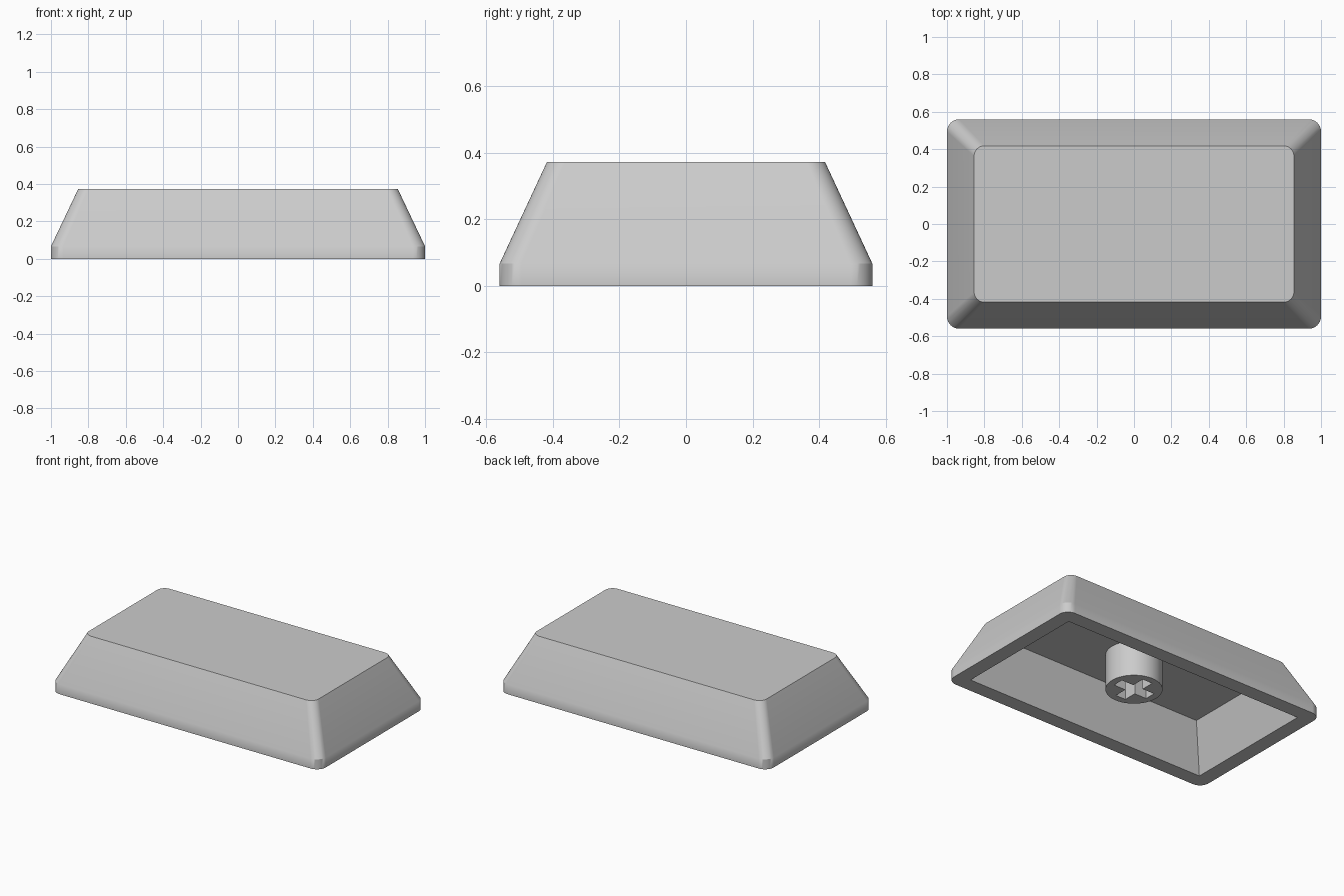
import bpy, bmesh, math

if "Cube" in bpy.data.objects:
    bpy.data.objects.remove(bpy.data.objects["Cube"], do_unlink=True)

CEILING = 0.302   # underside of the top plate

grey = bpy.data.materials.new("light grey plastic")
grey.use_nodes = True
colour = (0.6, 0.6, 0.6, 1)
grey.diffuse_color = colour
grey.node_tree.nodes["Principled BSDF"].inputs["Base Color"].default_value = colour


def rounded_rect(hx, hy, r, steps=10):
    """Outline of a rectangle with round corners, counter-clockwise."""
    pts = []
    for i, (sx, sy) in enumerate([(1, 1), (-1, 1), (-1, -1), (1, -1)]):
        for k in range(steps + 1):
            a = (i + k / steps) * math.pi / 2
            pts.append((sx * (hx - r) + r * math.cos(a), sy * (hy - r) + r * math.sin(a)))
    return pts


def rect(hx, hy):
    return [(hx, hy), (-hx, hy), (-hx, -hy), (hx, -hy)]


def circle(r, n=64):
    return [(r * math.cos(math.tau * k / n), r * math.sin(math.tau * k / n)) for k in range(n)]


def cross(a, b):
    """Plus-shaped outline with arm length a and half width b."""
    pts = []
    for k in range(4):
        c, s = round(math.cos(k * math.pi / 2)), round(math.sin(k * math.pi / 2))
        pts += [(x * c - y * s, x * s + y * c) for x, y in [(a, -b), (a, b), (b, b)]]
    return pts


def loft(name, rings):
    """Closed solid through outlines given as (outline, height)."""
    bm = bmesh.new()
    loops = [[bm.verts.new((x, y, z)) for x, y in pts] for pts, z in rings]
    n = len(loops[0])
    for low, high in zip(loops, loops[1:]):
        for i in range(n):
            j = (i + 1) % n
            bm.faces.new((low[i], low[j], high[j], high[i]))
    bm.faces.new(loops[0][::-1])
    bm.faces.new(loops[-1])
    bmesh.ops.recalc_face_normals(bm, faces=bm.faces)
    mesh = bpy.data.meshes.new(name)
    bm.to_mesh(mesh)
    bm.free()
    mesh.materials.append(grey)
    ob = bpy.data.objects.new(name, mesh)
    bpy.context.collection.objects.link(ob)
    return ob


def carve(ob, cutter):
    """Subtract the cutter, then smooth all but the sharp edges."""
    cutter.hide_render = True
    mod = ob.modifiers.new("carve", "BOOLEAN")
    mod.operation, mod.solver, mod.object = "DIFFERENCE", "EXACT", cutter
    bpy.ops.object.select_all(action="DESELECT")
    ob.select_set(True)
    bpy.context.view_layer.objects.active = ob
    bpy.ops.object.modifier_apply(modifier=mod.name)
    bpy.data.objects.remove(cutter, do_unlink=True)
    bpy.ops.object.shade_smooth_by_angle(angle=math.radians(30))
    ob.modifiers.new("flat large faces", "WEIGHTED_NORMAL").keep_sharp = True


# Hollow cap: short upright skirt, then sloping sides to a flat top
skirt = rounded_rect(1, 0.56, 0.066)
cap = loft("cap_shell", [(skirt, 0), (skirt, 0.067),
                         (rounded_rect(0.855, 0.418, 0.055), 0.372)])
carve(cap, loft("cavity_cutter", [(rect(0.9, 0.46), 0),
                                  (rect(0.793, 0.36), CEILING)]))

# Round stem under the top with a cross-shaped socket
stem = loft("stem", [(circle(0.172), 0.065), (circle(0.172), CEILING + 0.01)])
socket = cross(0.126, 0.037)
carve(stem, loft("socket_cutter", [(socket, 0.04), (socket, CEILING)]))
